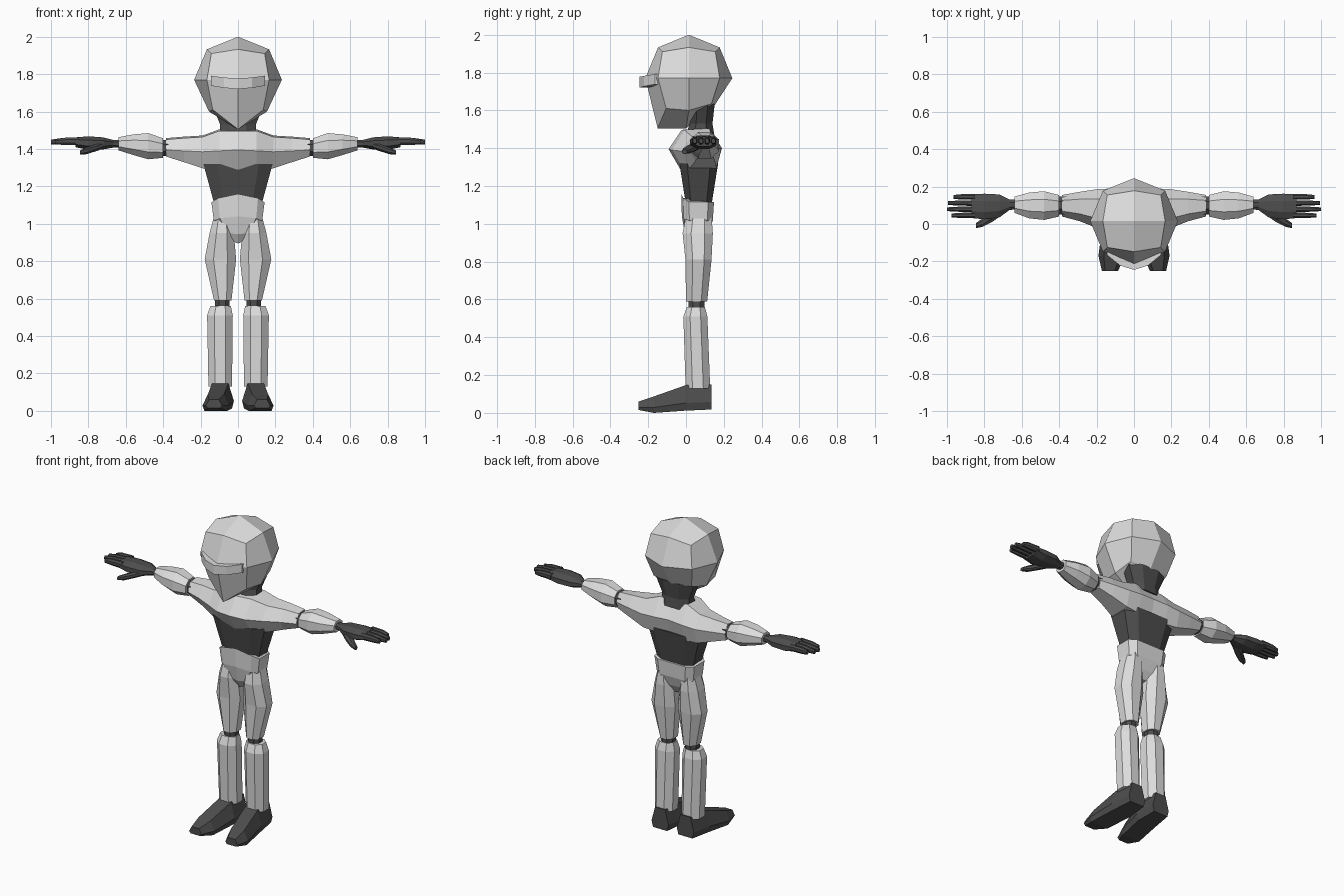
import bpy, bmesh
from mathutils import Vector


def material(name, v):
    m = bpy.data.materials.new(name)
    m.diffuse_color = (v, v, v, 1)
    return m


LIGHT = material("light grey", 0.72)
DARK = material("dark grey", 0.075)


def finish(name, bm, mat, mirror=False):
    bmesh.ops.recalc_face_normals(bm, faces=bm.faces)
    me = bpy.data.meshes.new(name)
    bm.to_mesh(me)
    bm.free()
    me.materials.append(mat)
    ob = bpy.data.objects.new(name, me)
    bpy.context.collection.objects.link(ob)
    if mirror:
        mod = ob.modifiers.new("mirror", 'MIRROR')
        mod.use_clip = True
    return ob


def loft(name, rings, mat, mirror=False, cap_start=True):
    """Skin a list of equally sized point rings."""
    bm = bmesh.new()
    vs = [[bm.verts.new(p) for p in r] for r in rings]
    n = len(vs[0])
    for a, b in zip(vs, vs[1:]):
        for i in range(n):
            bm.faces.new((a[i], a[(i + 1) % n], b[(i + 1) % n], b[i]))
    if cap_start:
        bm.faces.new(vs[0])
    bm.faces.new(vs[-1])
    return finish(name, bm, mat, mirror)


def tube(name, axis, sections, mat, mirror=False, c=0.28):
    """Chamfered box sections (position, a0, a1, b0, b1) along an axis."""
    rings = []
    for t, a0, a1, b0, b1 in sections:
        da, db = (a1 - a0) * c, (b1 - b0) * c
        flat = [(a0 + da, b0), (a1 - da, b0), (a1, b0 + db), (a1, b1 - db),
                (a1 - da, b1), (a0 + da, b1), (a0, b1 - db), (a0, b0 + db)]
        ring = []
        for p in flat:
            q = list(p)
            q.insert(axis, t)
            ring.append(q)
        rings.append(ring)
    return loft(name, rings, mat, mirror)


X, Y, Z = 0, 1, 2

# Helmet: rounded cube grid with a pulled-down pointed chin
moved = {(0, -1, -1): (0, -0.15, 1.505), (0, 0, -1): (0, 0.0, 1.505),
         (0, 1, -1): (0, 0.15, 1.625), (1, -1, -1): (0.135, -0.105, 1.61),
         (1, 0, -1): (0.155, 0.015, 1.60), (1, 1, -1): (0.135, 0.135, 1.635)}
radius = {1: 0.23, 2: 0.163, 3: 0.14}
bm = bmesh.new()
grid = {}
for i in (-1, 0, 1):
    for j in (-1, 0, 1):
        for k in (-1, 0, 1):
            n = abs(i) + abs(j) + abs(k)
            if n == 0:
                continue
            if (abs(i), j, k) in moved:
                p = Vector(moved[(abs(i), j, k)])
                p.x *= i if i else 1
            else:
                r = radius[n]
                p = Vector((i * r * 1.02, 0.015 + j * r, 1.77 + k * r))
            grid[(i, j, k)] = bm.verts.new(p)
for axis in range(3):
    for side in (-1, 1):
        for u in (-1, 0):
            for v in (-1, 0):
                keys = []
                for a, b in ((u, v), (u + 1, v), (u + 1, v + 1), (u, v + 1)):
                    q = [a, b]
                    q.insert(axis, side)
                    keys.append(tuple(q))
                bm.faces.new([grid[q] for q in keys])
finish("helmet", bm, LIGHT)

# Visor: curved strip across the face
visor = []
for x, front, back, z0, z1 in ((0, -0.245, -0.19, 1.72, 1.778),
                               (0.075, -0.222, -0.17, 1.727, 1.782),
                               (0.145, -0.165, -0.11, 1.738, 1.792)):
    visor.append([(x, front, z0), (x, front, z1), (x, back, z1), (x, back, z0)])
loft("visor", visor, LIGHT, True, False)

# Neck and abdomen
tube("neck", Z, [(1.47, -0.10, 0.10, 0.0, 0.15), (1.53, -0.095, 0.095, 0.02, 0.14),
                 (1.635, -0.138, 0.138, 0.02, 0.152)], DARK)
tube("abdomen", Z, [(1.10, -0.125, 0.125, 0.0, 0.135),
                    (1.32, -0.185, 0.185, -0.035, 0.17)], DARK, c=0.2)

# Chest and upper arms: front, top and back points for each slice outward
chest = []
for x, yf, yb, z0, zm, z1 in ((0, -0.092, 0.185, 1.29, 1.395, 1.505),
                              (0.10, -0.075, 0.19, 1.29, 1.39, 1.505),
                              (0.19, -0.025, 0.187, 1.297, 1.385, 1.472),
                              (0.29, 0.015, 0.172, 1.33, 1.39, 1.466),
                              (0.385, 0.04, 0.155, 1.36, 1.395, 1.458)):
    d = yb - yf
    chest.append([(x, yf, zm), (x, yf + d * 0.25, z1 - 0.008), (x, yf + d * 0.75, z1),
                  (x, yb, zm + 0.01), (x, yb - d * 0.12, z0), (x, yf + d * 0.22, z0)])
loft("chest_and_upper_arms", chest, LIGHT, True, False)

# Elbows, forearms
tube("elbow", X, [(0.36, 0.052, 0.148, 1.365, 1.45),
                  (0.415, 0.052, 0.148, 1.36, 1.447)], DARK, True)
tube("forearm", X, [(0.40, 0.04, 0.155, 1.353, 1.457), (0.48, 0.022, 0.175, 1.345, 1.485),
                    (0.56, 0.03, 0.168, 1.368, 1.478),
                    (0.64, 0.06, 0.146, 1.393, 1.463)], LIGHT, True)

# Hands: palm, four fingers, thumb
tube("palm", X, [(0.63, 0.078, 0.13, 1.408, 1.448), (0.665, 0.075, 0.13, 1.408, 1.448),
                 (0.72, 0.035, 0.158, 1.398, 1.462), (0.80, 0.025, 0.162, 1.395, 1.468),
                 (0.87, 0.032, 0.158, 1.41, 1.462)], DARK, True)
for i, (y, tip) in enumerate(((0.046, 0.975), (0.079, 1.0), (0.112, 0.995), (0.145, 0.965))):
    tube("finger_%d" % (i + 1), X, [(0.85, y - 0.015, y + 0.015, 1.42, 1.462),
                                    (0.93, y - 0.014, y + 0.014, 1.422, 1.46),
                                    (tip, y - 0.01, y + 0.01, 1.425, 1.45)], DARK, True)
tube("thumb", X, [(0.71, 0.045, 0.10, 1.405, 1.44), (0.76, 0.01, 0.075, 1.388, 1.425),
                  (0.81, -0.015, 0.03, 1.372, 1.408),
                  (0.845, -0.022, 0.005, 1.37, 1.392)], DARK, True)

# Pelvis: waistband peaks at the middle front, then tapers to the crotch
pelvis = []
for w, yf, yb, zc, zs in ((0.142, -0.025, 0.148, 1.16, 1.115), (0.13, -0.022, 0.142, 1.04, 1.02),
                          (0.075, -0.005, 0.12, 0.945, 0.955), (0.02, 0.02, 0.09, 0.895, 0.905)):
    pelvis.append([(0, yf, zc), (w * 0.75, yf + 0.01, (zc + zs) / 2), (w, yf + 0.04, zs),
                   (w, yb - 0.03, zs), (w * 0.7, yb, zs), (0, yb, zs),
                   (-w * 0.7, yb, zs), (-w, yb - 0.03, zs),
                   (-w, yf + 0.04, zs), (-w * 0.75, yf + 0.01, (zc + zs) / 2)])
loft("pelvis", pelvis, LIGHT)

# Legs: thigh, knee, shin
tube("thigh", Z, [(1.04, 0.04, 0.128, 0.0, 0.135), (0.95, 0.022, 0.152, -0.018, 0.142),
                  (0.81, 0.01, 0.178, -0.003, 0.135),
                  (0.59, 0.035, 0.128, 0.0, 0.112)], LIGHT, True)
tube("knee", Z, [(0.61, 0.045, 0.122, 0.012, 0.098),
                 (0.53, 0.045, 0.125, 0.012, 0.098)], DARK, True)
tube("shin", Z, [(0.56, 0.038, 0.148, 0.005, 0.1), (0.51, 0.028, 0.165, -0.014, 0.113),
                 (0.13, 0.032, 0.158, -0.002, 0.128)], LIGHT, True)

# Shoes: tall heel and low toe, turned slightly outward
shoe = []
for y, xi, xo, z0, z1 in ((0.135, 0.03, 0.15, 0.018, 0.15), (0.0, 0.022, 0.168, 0.012, 0.147),
                          (-0.17, 0.048, 0.19, 0.004, 0.087), (-0.25, 0.085, 0.172, 0.015, 0.06)):
    d, h = xo - xi, z1 - z0
    shoe.append([(xi + 0.01, y, z0), (xo - 0.01, y, z0), (xo, y, z0 + h * 0.3),
                 (xo - d * 0.2, y, z1), (xi + d * 0.2, y, z1), (xi, y, z0 + h * 0.3)])
for ring in shoe[2:3]:
    ring[0] = (ring[0][0], ring[0][1], 0.0)
    ring[1] = (ring[1][0], ring[1][1], 0.0)
loft("shoe", shoe, DARK, True)
